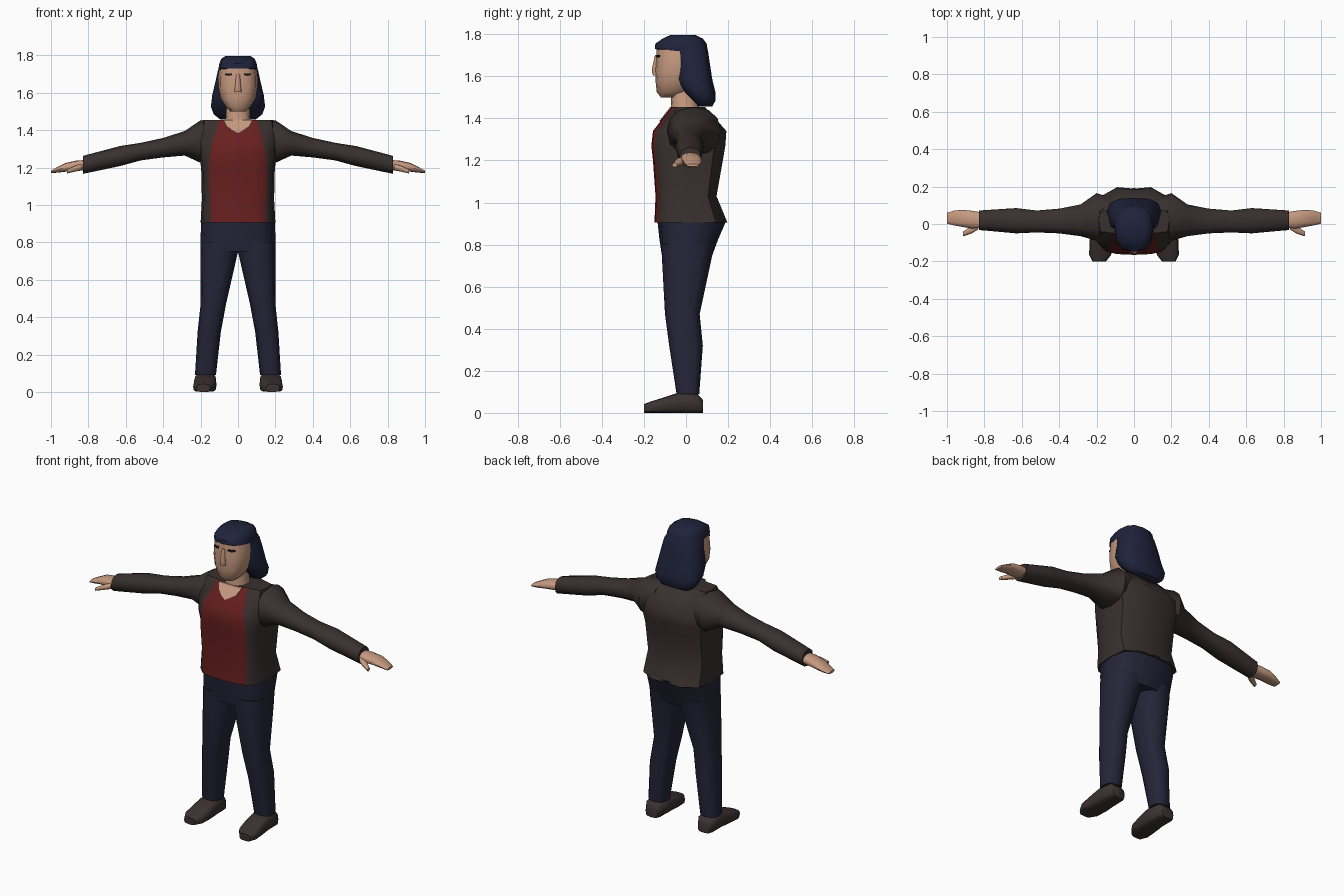
import bpy, bmesh, math


def material(name, r, g, b):
    m = bpy.data.materials.new(name)
    m.diffuse_color = (r, g, b, 1)
    return m


SKIN = material("skin", 0.56, 0.32, 0.215)
JACKET = material("charcoal jacket", 0.040, 0.030, 0.028)
SHIRT = material("dark red", 0.14, 0.014, 0.014)
TROUSERS = material("navy cloth", 0.018, 0.018, 0.040)
HAIR = material("blue black hair", 0.014, 0.017, 0.045)
SHOE = material("brown grey leather", 0.042, 0.032, 0.030)
EYE = material("near black", 0.012, 0.010, 0.010)


def oval(u0, u1, v0, v1, n=12, e=2.3):
    """Rounded cross-section filling the given rectangle."""
    pts = []
    for i in range(n):
        c, s = math.cos(2 * math.pi * i / n), math.sin(2 * math.pi * i / n)
        pu = math.copysign(abs(c) ** (2 / e), c) if abs(c) > 1e-6 else 0
        pv = math.copysign(abs(s) ** (2 / e), s) if abs(s) > 1e-6 else 0
        pts.append(((u0 + u1) / 2 + pu * (u1 - u0) / 2,
                    (v0 + v1) / 2 + pv * (v1 - v0) / 2))
    return pts


def loft(name, rings, mats, mirror=False, colour=None):
    """Skin a list of rings, cap both ends."""
    bm = bmesh.new()
    vr = [[bm.verts.new(p) for p in ring] for ring in rings]
    n = len(vr[0])
    for i in range(len(vr) - 1):
        for j in range(n):
            k = (j + 1) % n
            f = bm.faces.new((vr[i][j], vr[i][k], vr[i + 1][k], vr[i + 1][j]))
            if colour:
                f.material_index = colour(i, j)
    bm.faces.new(vr[0])
    bm.faces.new(vr[-1])
    bmesh.ops.recalc_face_normals(bm, faces=bm.faces)
    me = bpy.data.meshes.new(name)
    bm.to_mesh(me)
    bm.free()
    for m in mats:
        me.materials.append(m)
    ob = bpy.data.objects.new(name, me)
    bpy.context.collection.objects.link(ob)
    if mirror:
        ob.modifiers.new("mirror", "MIRROR").use_mirror_merge = False
    return ob


def upright(name, table, mat, mirror=False, e=2.3):
    """Loft along z from rows (z, x0, x1, y0, y1)."""
    return loft(name, [[(x, y, r[0]) for x, y in oval(*r[1:], e=e)] for r in table], [mat], mirror)


def sideways(name, table, mat, e=2.3):
    """Mirrored loft along x from rows (x, y0, y1, z0, z1)."""
    return loft(name, [[(r[0], y, z) for y, z in oval(*r[1:], e=e)] for r in table], [mat], True)


# Torso: jacket with a red shirt panel down the front columns
def torso_ring(z, hw, r, yf, yb):
    half = [(0, yf), (0.6 * r, yf + 0.004), (r, yf + 0.018), (0.94 * hw, yf * 0.6), (hw, 0.02),
            (0.94 * hw, yb * 0.72), (0.45 * hw, yb), (0, yb - 0.008)]
    return [(x, y, z) for x, y in half + [(-x, y) for x, y in half[-2:0:-1]]]


torso = [(0.905, 0.2, 0.145, -0.15, 0.197), (1.03, 0.193, 0.15, -0.145, 0.145),
         (1.2, 0.197, 0.155, -0.157, 0.175), (1.27, 0.21, 0.15, -0.165, 0.187),
         (1.34, 0.21, 0.135, -0.157, 0.192), (1.455, 0.19, 0.1, -0.068, 0.09)]
loft("jacket_torso", [torso_ring(*t) for t in torso], [JACKET, SHIRT],
     colour=lambda i, j: 1 if j in (0, 1, 12, 13) else 0)

# Open neckline: thin skin plate lying on the sloping chest
line = [(-0.078, 1.455), (-0.06, 1.42), (-0.025, 1.397), (0, 1.385),
        (0.025, 1.397), (0.06, 1.42), (0.078, 1.455)]
loft("neckline", [[(x, -0.068 - (1.455 - z) * 0.774 - d, z) for x, z in line]
                  for d in (-0.002, 0.006)], [SKIN])

# Arms and hands
sideways("sleeve", [(0.12, -0.05, 0.14, 1.26, 1.44), (0.2, -0.09, 0.165, 1.225, 1.453),
                    (0.285, -0.065, 0.105, 1.264, 1.395), (0.4, -0.05, 0.082, 1.254, 1.358),
                    (0.52, -0.045, 0.072, 1.238, 1.332), (0.63, -0.05, 0.085, 1.208, 1.315),
                    (0.83, -0.032, 0.072, 1.166, 1.262)], JACKET)
sideways("hand", [(0.8, -0.02, 0.06, 1.185, 1.24), (0.86, -0.025, 0.07, 1.182, 1.238),
                  (0.92, -0.015, 0.076, 1.178, 1.225), (0.96, -0.008, 0.072, 1.173, 1.205),
                  (1.0, 0.002, 0.06, 1.17, 1.184)], SKIN)
sideways("thumb", [(0.835, -0.03, 0.01, 1.185, 1.22), (0.87, -0.052, -0.01, 1.178, 1.21),
                   (0.915, -0.066, -0.042, 1.168, 1.188)], SKIN)

# Trousers: hips and mirrored legs
upright("trouser_hips", [(0.75, -0.2, 0.2, -0.115, 0.125), (0.83, -0.2, 0.2, -0.127, 0.155),
                         (0.915, -0.197, 0.197, -0.136, 0.192)], TROUSERS, e=2.9)
upright("trouser_leg", [(0.8, 0.0, 0.197, -0.118, 0.135), (0.75, 0.0, 0.2, -0.115, 0.125),
                        (0.47, 0.064, 0.2, -0.1, 0.065), (0.32, 0.092, 0.216, -0.08, 0.08),
                        (0.09, 0.118, 0.23, -0.045, 0.063)], TROUSERS, True, e=2.6)

# Shoes, lofted along y: (y, x0, x1, height)
shoe = [(0.08, 0.135, 0.215, 0.062), (0.055, 0.12, 0.23, 0.09), (-0.03, 0.116, 0.232, 0.098),
        (-0.1, 0.115, 0.238, 0.075), (-0.165, 0.122, 0.24, 0.055), (-0.2, 0.15, 0.222, 0.042)]
loft("shoe", [[(x, y, z) for x, z in oval(a, b, 0, h, e=4)] for y, a, b, h in shoe], [SHOE], True)

# Neck and head
upright("neck", [(1.42, -0.078, 0.078, -0.08, 0.07), (1.46, -0.066, 0.066, -0.07, 0.06),
                 (1.56, -0.06, 0.06, -0.075, 0.05)], SKIN)
upright("head", [(1.5, -0.04, 0.04, -0.12, -0.03), (1.525, -0.066, 0.066, -0.139, 0.02),
                 (1.57, -0.094, 0.094, -0.144, 0.05), (1.63, -0.104, 0.104, -0.148, 0.07),
                 (1.69, -0.104, 0.104, -0.142, 0.08), (1.745, -0.095, 0.095, -0.138, 0.07)],
        SKIN, e=2.5)
upright("nose", [(1.605, -0.02, 0.02, -0.157, -0.12), (1.63, -0.017, 0.017, -0.163, -0.12),
                 (1.7, -0.01, 0.01, -0.148, -0.12)], SKIN)

# Eyes: narrow dark plates on each side
loft("eye", [[(x, y + (x - 0.03) * 0.35, z) for x, z in
              ((0.032, 1.694), (0.05, 1.690), (0.07, 1.694), (0.07, 1.702), (0.032, 1.702))]
             for y in (-0.145, -0.137)], [EYE], True)

# Hair: fringe and crown above, long mass behind the face
upright("hair", [(1.457, -0.095, 0.095, 0.06, 0.125), (1.485, -0.13, 0.13, 0.03, 0.14),
                 (1.525, -0.145, 0.145, -0.01, 0.14), (1.585, -0.138, 0.138, -0.05, 0.125),
                 (1.67, -0.118, 0.118, -0.053, 0.112), (1.718, -0.108, 0.108, -0.075, 0.105),
                 (1.73, -0.104, 0.104, -0.147, 0.102), (1.755, -0.1, 0.1, -0.146, 0.098),
                 (1.78, -0.09, 0.09, -0.11, 0.08), (1.796, -0.068, 0.068, -0.075, 0.045)],
        HAIR, e=2.7)

# Soft shading with crisp hems
for ob in bpy.data.objects:
    ob.select_set(True)
    bpy.context.view_layer.objects.active = ob
bpy.ops.object.shade_smooth_by_angle(angle=math.radians(50))
